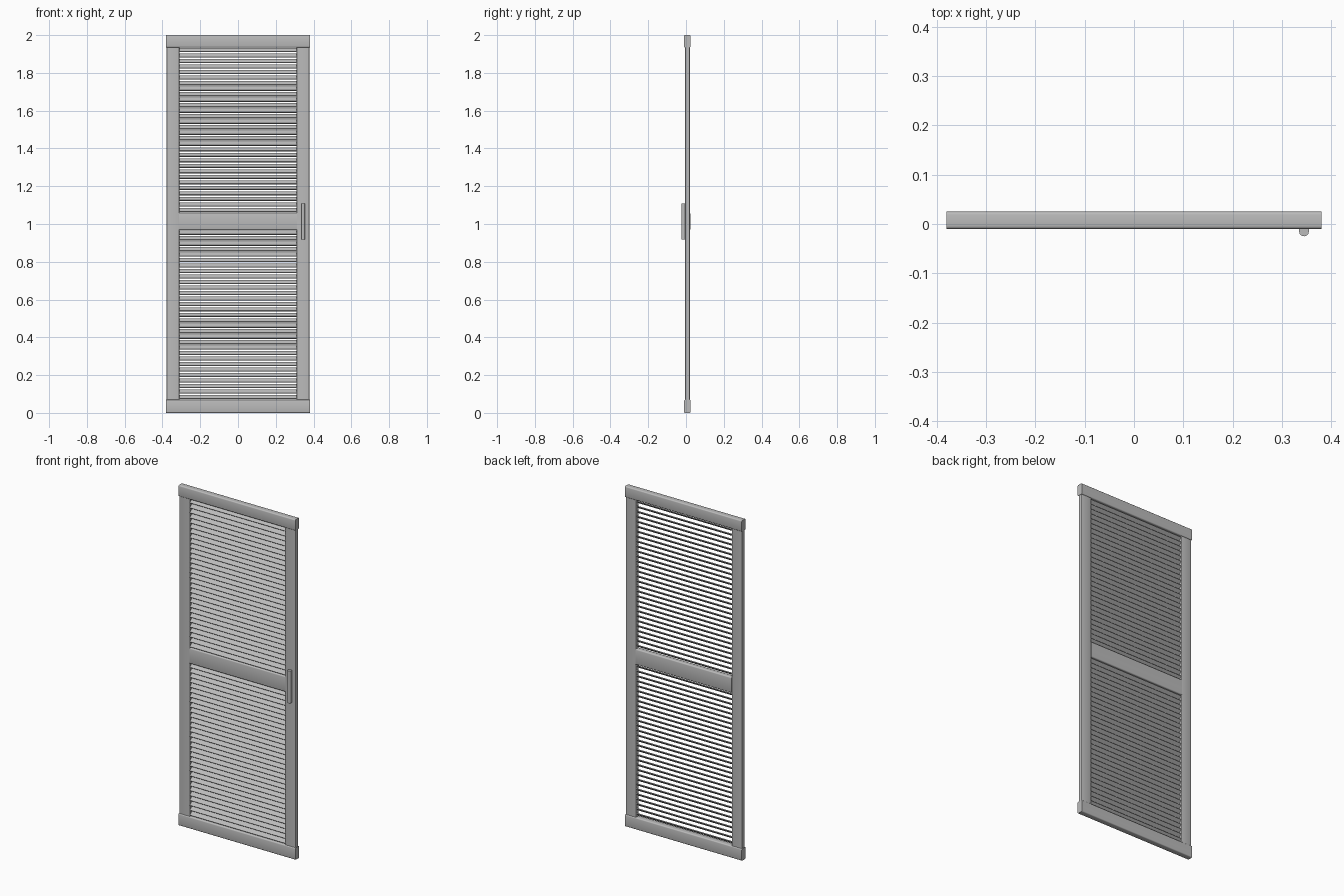
import bpy, bmesh, math
from mathutils import Matrix, Vector

cube = bpy.data.objects.get("Cube")
if cube:
    bpy.data.objects.remove(cube, do_unlink=True)

grey = bpy.data.materials.new("painted grey")
grey.use_nodes = True
grey.diffuse_color = (0.5, 0.5, 0.5, 1)
grey.node_tree.nodes["Principled BSDF"].inputs["Base Color"].default_value = (0.5, 0.5, 0.5, 1)


def finish(name, bm, smooth=True):
    bmesh.ops.recalc_face_normals(bm, faces=bm.faces[:])
    mesh = bpy.data.meshes.new(name)
    bm.to_mesh(mesh)
    bm.free()
    mesh.materials.append(grey)
    for p in mesh.polygons:
        p.use_smooth = smooth
    obj = bpy.data.objects.new(name, mesh)
    bpy.context.collection.objects.link(obj)
    return obj


def box(name, x, y, z, axis, bevel=0.006):
    """Box between (min, max) ranges, with the edges along one axis rounded."""
    bm = bmesh.new()
    bmesh.ops.create_cube(bm, size=1)
    for v in bm.verts:
        v.co = Vector([(r[0] + r[1]) / 2 + c * (r[1] - r[0])
                       for r, c in zip((x, y, z), v.co)])
    edges = [e for e in bm.edges
             if abs((e.verts[0].co - e.verts[1].co).normalized()[axis]) > 0.9]
    bmesh.ops.bevel(bm, geom=edges, offset=bevel, segments=3, profile=0.5, affect='EDGES')
    obj = finish(name, bm)
    # keep the two end caps crisp
    for e in obj.data.edges:
        a, b = (obj.data.vertices[i].co for i in e.vertices)
        e.use_edge_sharp = abs(a[axis] - b[axis]) < 1e-5
    return obj


# Frame: two stiles and three rails
for name, s in (("left_stile", 1), ("right_stile", -1)):
    box(name, sorted((0.31 * s, 0.378 * s)), (-0.005, 0.02), (0.06, 1.94), 2, 0.004)
box("bottom_rail", (-0.38, 0.38), (-0.01, 0.025), (0, 0.07), 0)
box("top_rail", (-0.38, 0.38), (-0.01, 0.025), (1.935, 2), 0)
box("middle_rail", (-0.312, 0.312), (-0.006, 0.023), (0.968, 1.06), 0)


# Tilted slats, front edge low
def slats(name, z0, z1, count):
    bm = bmesh.new()
    pitch = (z1 - z0) / count
    for i in range(count):
        m = (Matrix.Translation((0, 0.0075, z0 + (i + 0.5) * pitch))
             @ Matrix.Rotation(math.radians(42), 4, 'X')
             @ Matrix.Diagonal((0.624, 0.027, 0.005, 1)))
        bmesh.ops.create_cube(bm, size=1, matrix=m)
    finish(name, bm, False)


slats("lower_slats", 0.07, 0.968, 31)
slats("upper_slats", 1.06, 1.935, 30)

# Pull handle: D-shaped bar on the left stile
bm = bmesh.new()
outline = [(0.335, -0.004), (0.335, -0.015)]
outline += [(0.345 + 0.01 * math.cos(math.radians(a)), -0.015 + 0.01 * math.sin(math.radians(a)))
            for a in range(210, 360, 30)]
outline += [(0.355, -0.015), (0.355, -0.004)]
base = bm.faces.new([bm.verts.new((px, py, 0.918)) for px, py in outline])
ext = bmesh.ops.extrude_face_region(bm, geom=[base])
for g in ext["geom"]:
    if isinstance(g, bmesh.types.BMVert):
        g.co.z = 1.108
handle = finish("handle", bm)
bpy.context.view_layer.objects.active = handle
handle.select_set(True)
bpy.ops.object.shade_smooth_by_angle(angle=math.radians(40))
